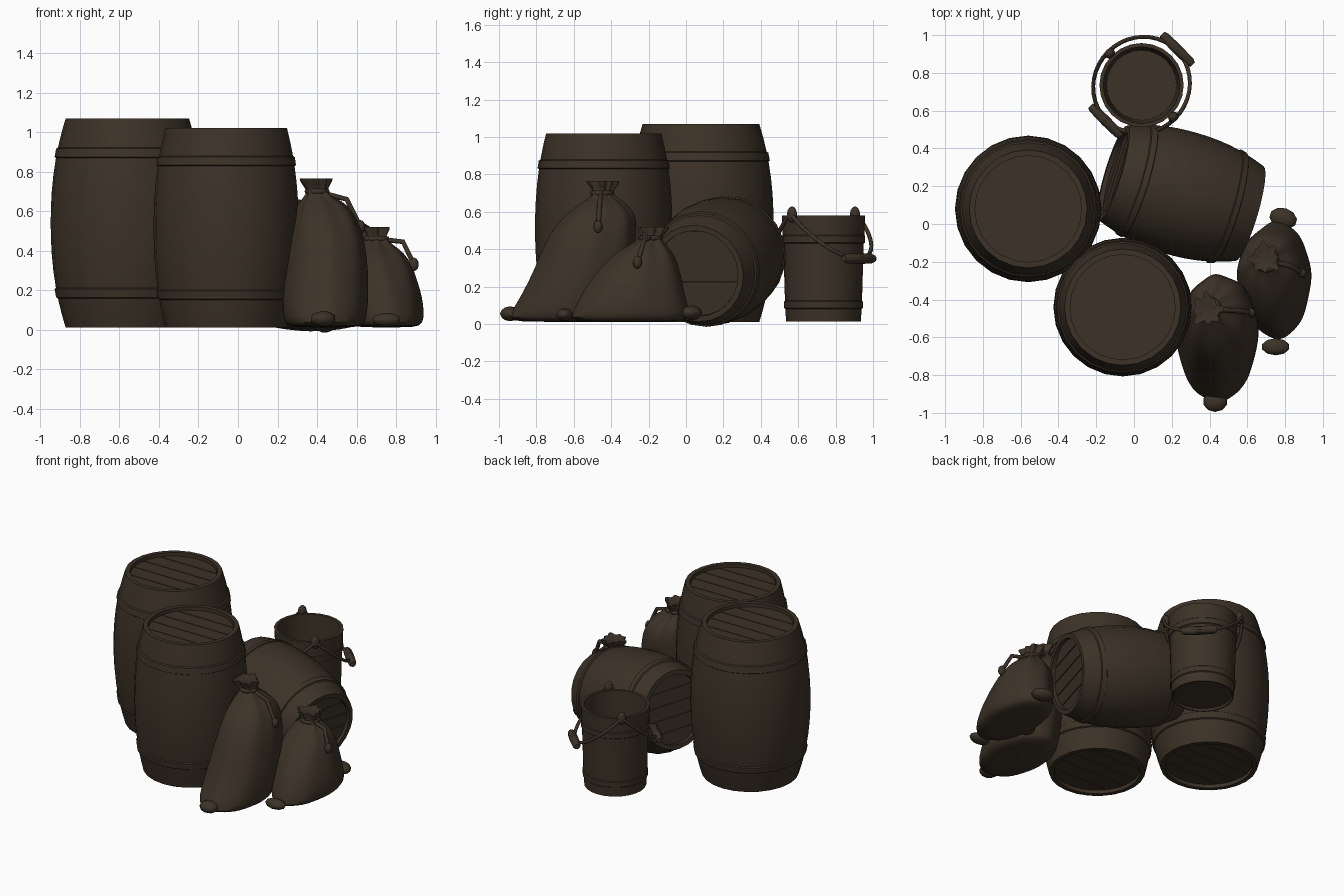
import bpy, bmesh, math
from mathutils import Vector, Matrix

if "Cube" in bpy.data.objects:
    bpy.data.objects.remove(bpy.data.objects["Cube"])

brown = bpy.data.materials.new("dark brown")
brown.use_nodes = True
COLOR = (0.045, 0.032, 0.020, 1)
brown.diffuse_color = COLOR
bsdf = brown.node_tree.nodes["Principled BSDF"]
bsdf.inputs["Base Color"].default_value = COLOR
bsdf.inputs["Roughness"].default_value = 0.9


def finish(name, bm, matrix=Matrix(), subdiv=0, angle=35):
    bmesh.ops.recalc_face_normals(bm, faces=bm.faces)
    mesh = bpy.data.meshes.new(name)
    bm.to_mesh(mesh)
    bm.free()
    mesh.materials.append(brown)
    obj = bpy.data.objects.new(name, mesh)
    bpy.context.collection.objects.link(obj)
    obj.matrix_world = matrix
    bpy.ops.object.select_all(action='DESELECT')
    obj.select_set(True)
    bpy.context.view_layer.objects.active = obj
    bpy.ops.object.shade_smooth_by_angle(angle=math.radians(angle))
    if subdiv:
        mod = obj.modifiers.new("soften", 'SUBSURF')
        mod.levels = mod.render_levels = subdiv
    return obj


def loft(name, rings, **kw):
    """Skin a stack of equal rings and cap both ends."""
    bm = bmesh.new()
    loops = [[bm.verts.new(p) for p in ring] for ring in rings]
    for a, b in zip(loops, loops[1:]):
        for i in range(len(a)):
            j = (i + 1) % len(a)
            bm.faces.new((a[i], a[j], b[j], b[i]))
    bm.faces.new(loops[0])
    bm.faces.new(loops[-1])
    return finish(name, bm, **kw)


def circle(r, z, n):
    return [Vector((r * math.cos(math.tau * i / n), r * math.sin(math.tau * i / n), z)) for i in range(n)]


def lathe(name, profile, n=24, **kw):
    return loft(name, [circle(r, z, n) for r, z in profile], **kw)


def tube(name, points, radius):
    curve = bpy.data.curves.new(name, 'CURVE')
    curve.dimensions = '3D'
    curve.bevel_depth = radius
    curve.bevel_resolution = 2
    curve.use_fill_caps = True
    spline = curve.splines.new('POLY')
    spline.points.add(len(points) - 1)
    for p, co in zip(spline.points, points):
        p.co = (*co, 1)
    spline.use_smooth = True
    curve.materials.append(brown)
    obj = bpy.data.objects.new(name, curve)
    bpy.context.collection.objects.link(obj)


def lump(name, loc, size, turn=0):
    bm = bmesh.new()
    bmesh.ops.create_icosphere(bm, subdivisions=2, radius=1)
    m = Matrix.Translation(loc) @ Matrix.Rotation(turn, 4, 'Z') @ Matrix.Diagonal((*size, 1))
    finish(name, bm, matrix=m, angle=60)


# Barrels: bulged staves, raised hoops, recessed planked heads
def planks(name, r, z, matrix, count=5):
    bm = bmesh.new()
    width = 2 * r / count
    for k in range(count):
        part = bmesh.new()
        bmesh.ops.create_circle(part, cap_ends=True, segments=32, radius=r)
        low = -r + k * width
        for edge, side in ((low + 0.003, -1), (low + width - 0.003, 1)):
            geom = part.verts[:] + part.edges[:] + part.faces[:]
            bmesh.ops.bisect_plane(part, geom=geom, plane_co=(0, edge, 0),
                                   plane_no=(0, side, 0), clear_outer=True)
        top = bmesh.ops.extrude_face_region(part, geom=part.faces[:])["geom"]
        bmesh.ops.translate(part, vec=(0, 0, 0.009), verts=[v for v in top if isinstance(v, bmesh.types.BMVert)])
        tmp = bpy.data.meshes.new("plank")
        part.to_mesh(tmp)
        part.free()
        bm.from_mesh(tmp)
        bpy.data.meshes.remove(tmp)
    finish(name, bm, matrix=matrix @ Matrix.Translation((0, 0, z)))


def barrel(name, matrix, length, r_end, r_mid):
    inner, recess = r_end - 0.03, 0.03
    stations = [0, .07, .14, .145, .185, .19, .27, .35, .43, .5]
    stations += [1 - t for t in reversed(stations[:-1])]
    profile = [(inner, recess), (inner, 0)]
    for t in stations:
        r = r_end + (r_mid - r_end) * (1 - abs(2 * t - 1) ** 2.2)
        if .142 < min(t, 1 - t) < .188:
            r += 0.008
        profile.append((r, t * length))
    profile += [(inner, length), (inner, length - recess)]
    lathe(name + "_staves", profile, matrix=matrix)
    planks(name + "_top_head", inner - 0.004, length - recess - 0.002, matrix)
    planks(name + "_bottom_head", inner - 0.004, recess - 0.007, matrix)


barrel("tall_barrel", Matrix.Translation((-.56, .08, .01)), 1.06, .312, .388)
barrel("front_barrel", Matrix.Translation((-.06, -.44, .01)), 1.01, .308, .367)
end_a, end_b = Vector((-.11, .27, .40)), Vector((.61, .055, .27))
axis = end_b - end_a
lying = Matrix.Translation(end_a) @ axis.to_track_quat('Z', 'Y').to_matrix().to_4x4()
barrel("lying_barrel", lying, axis.length, .262, .33)

# Bucket: open shell with two bands, ears, drooping handles and wooden grips
bucket = Matrix.Translation((.04, .735, 0)) @ Matrix.Rotation(math.radians(-45), 4, 'Z')
lathe("bucket_shell", [(.185, .03), (.192, .015), (.2, .015), (.204, .08), (.21, .085), (.211, .12),
                       (.206, .125), (.215, .43), (.222, .435), (.223, .47), (.218, .475), (.223, .58),
                       (.203, .58), (.185, .07)], matrix=bucket)
for side, tag in ((1, "front"), (-1, "back")):
    lump(tag + "_bucket_ear", bucket @ Vector((.238 * side, 0, .585)), (.025, .03, .045), math.radians(-45))
    arc = [math.pi * i / 20 for i in range(21)]
    tube(tag + "_bucket_handle", [bucket @ Vector((.25 * math.cos(t), side * .262 * math.sin(t),
                                                   .59 - .24 * math.sin(t))) for t in arc], .011)
    grip = bucket @ Matrix.Translation((-.115, side * .268, .35)) @ Matrix.Rotation(math.pi / 2, 4, 'Y')
    lathe(tag + "_bucket_grip", [(.018, 0), (.026, .02), (.029, .115), (.026, .21), (.018, .23)], n=10, matrix=grip)


# Sacks: lofted cloth with folds that deepen toward the tied neck
def sack(name, rows, tail, corners):
    n, rings = 40, []
    for z, cx, cy, rx, ry, fold in rows:
        ring = []
        for i in range(n):
            a = math.tau * i / n
            k = 1 + fold * (math.sin(8 * a + 1) + .6 * math.sin(5 * a + 9 * z) + .5 * math.sin(3 * a - 5 * z))
            ring.append(Vector((cx + rx * k * math.cos(a), cy + ry * k * math.sin(a), z)))
        rings.append(ring)
    loft(name + "_cloth", rings, subdiv=1, angle=80)
    z, cx, cy, rx, ry, _ = rows[-4]
    knot = Vector((cx, cy, z))
    tube(name + "_tie", [knot + Vector((rx * 1.1 * math.cos(a), ry * 1.1 * math.sin(a), 0))
                         for a in [math.tau * i / 16 for i in range(17)]], .014)
    end = Vector(tail)
    mid = (knot + end) / 2 + Vector((.04, 0, .05))
    tube(name + "_tie_tail", [knot, mid, end], .013)
    lump(name + "_tie_end", end, (.025, .025, .035))
    for loc, size, turn in corners:
        lump(name + "_corner", loc, size, turn)


sack("large_sack", [
    (.01, .44, -.64, .17, .27, .01), (.03, .44, -.645, .2, .31, .012), (.10, .44, -.62, .215, .29, .012),
    (.22, .445, -.57, .215, .27, .012), (.36, .45, -.53, .205, .25, .014), (.48, .45, -.50, .185, .23, .02),
    (.57, .44, -.465, .16, .195, .03), (.63, .43, -.45, .125, .14, .05), (.67, .41, -.45, .075, .08, .09),
    (.70, .40, -.45, .045, .045, .12), (.73, .39, -.45, .06, .06, .16), (.775, .385, -.455, .085, .09, .2),
    (.755, .385, -.455, .04, .04, .1)],
    (.62, -.47, .52), [((.43, -.94, .055), (.065, .055, .04), 0), ((.60, -.36, .06), (.06, .06, .045), .8)])

sack("small_sack", [
    (.01, .75, -.3, .15, .28, .01), (.03, .76, -.3, .175, .32, .012), (.09, .75, -.29, .19, .30, .014),
    (.17, .74, -.28, .19, .27, .014), (.25, .725, -.26, .18, .235, .018), (.33, .715, -.235, .165, .19, .025),
    (.39, .705, -.215, .135, .14, .04), (.43, .70, -.20, .085, .085, .09), (.46, .70, -.19, .048, .048, .12),
    (.485, .695, -.18, .06, .06, .16), (.53, .69, -.18, .085, .085, .2), (.51, .69, -.18, .04, .04, .1)],
    (.89, -.26, .33), [((.75, -.65, .05), (.075, .045, .035), 0), ((.79, .03, .06), (.075, .055, .04), -.3)])
